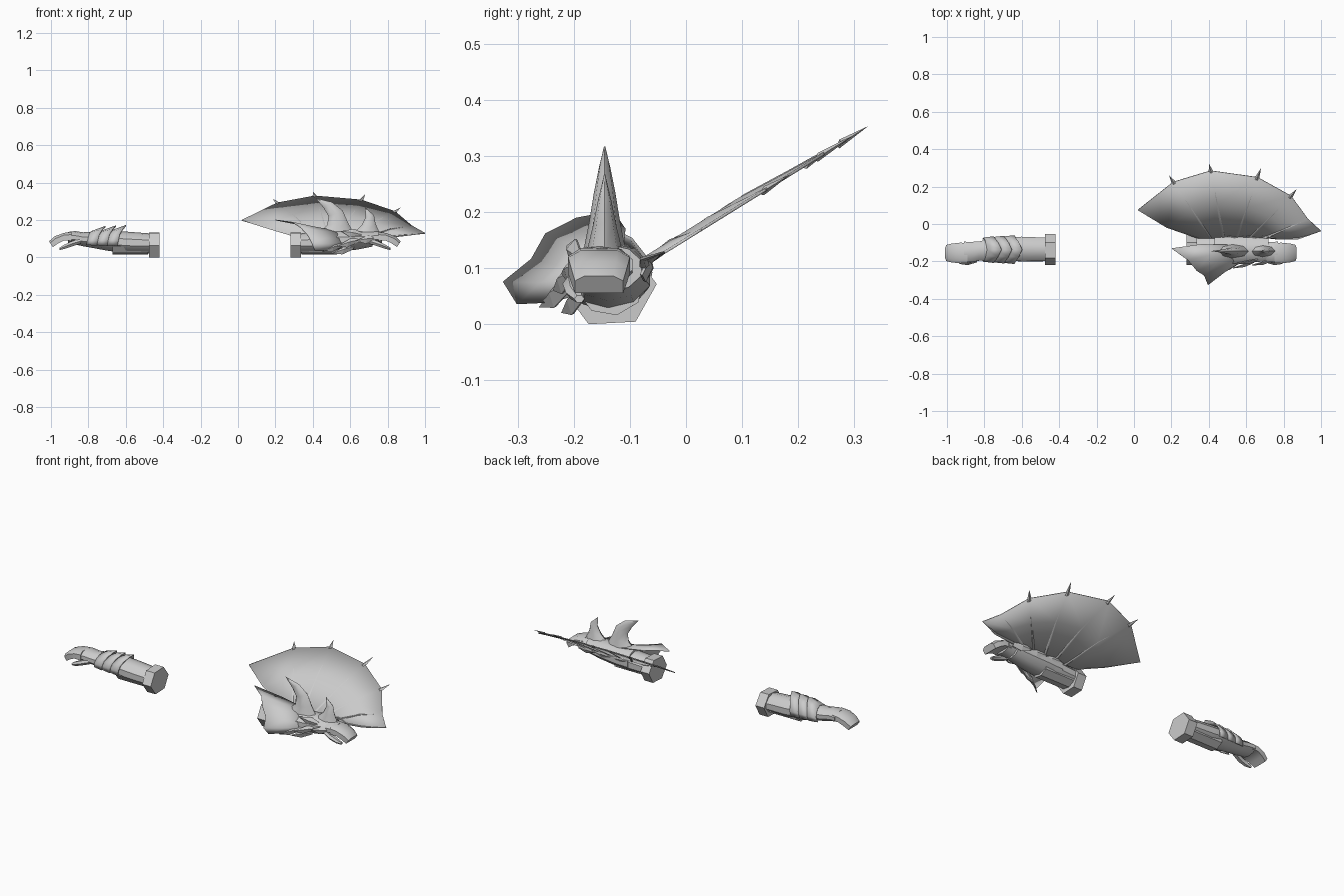
import bpy, bmesh, math
from mathutils import Vector

if "Cube" in bpy.data.objects:
    bpy.data.objects.remove(bpy.data.objects["Cube"])

grey = bpy.data.materials.new("plain grey")
grey.use_nodes = True
grey.diffuse_color = (0.6, 0.6, 0.6, 1)
grey.node_tree.nodes["Principled BSDF"].inputs["Base Color"].default_value = grey.diffuse_color


def make(name, verts, faces, thick=0, smooth=40):
    me = bpy.data.meshes.new(name)
    me.from_pydata([tuple(v) for v in verts], [], faces)
    bm = bmesh.new()
    bm.from_mesh(me)
    bmesh.ops.recalc_face_normals(bm, faces=bm.faces)
    bm.to_mesh(me)
    bm.free()
    me.materials.append(grey)
    ob = bpy.data.objects.new(name, me)
    bpy.context.collection.objects.link(ob)
    bpy.ops.object.select_all(action="DESELECT")
    ob.select_set(True)
    bpy.context.view_layer.objects.active = ob
    if smooth:
        bpy.ops.object.shade_smooth_by_angle(angle=math.radians(smooth))
    if thick:
        mod = ob.modifiers.new("thickness", "SOLIDIFY")
        mod.thickness = thick
        mod.offset = 0
    return ob


def loft(name, rings, closed=True, caps=True, **kw):
    n = len(rings[0])
    verts = [v for r in rings for v in r]
    faces = []
    for i in range(len(rings) - 1):
        for j in range(n if closed else n - 1):
            k = (j + 1) % n
            faces.append((i * n + j, i * n + k, (i + 1) * n + k, (i + 1) * n + j))
    if caps and closed:
        faces += [tuple(range(n)), tuple(range(len(verts) - n, len(verts)))]
    return make(name, verts, faces, **kw)


def ring(x, y, z, ry, rz, n, turn=0, lean=0):
    out = []
    for k in range(n):
        a = math.tau * k / n + turn
        out.append((x + lean * math.sin(a), y + ry * math.cos(a), z + rz * math.sin(a)))
    return out


def leaf(name, base, tip, width, bulge):
    # pointed blade with a raised middle rib
    b, t, w, o = map(Vector, (base, tip, width, bulge))
    m = b.lerp(t, 0.45)
    make(name, [b - w * 0.5, b + o * 0.5, b + w * 0.5, m - w, m + o, m + w, t],
         [(0, 1, 4, 3), (1, 2, 5, 4), (3, 4, 6), (4, 5, 6)], thick=0.005, smooth=0)


def arm(side, ox, s):
    X = lambda u: ox + s * u
    # hexagonal elbow cuff
    loft(side + "_cuff", [ring(X(u), -0.136, 0.067, 0.084, 0.075, 6, 0.06) for u in (0, 0.056)], smooth=20)
    # forearm to wrist and palm
    secs = [(0.05, -0.136, 0.075, 0.066, 0.053), (0.18, -0.134, 0.08, 0.069, 0.058),
            (0.28, -0.133, 0.088, 0.066, 0.052), (0.36, -0.138, 0.094, 0.058, 0.043),
            (0.41, -0.145, 0.097, 0.054, 0.037), (0.45, -0.15, 0.105, 0.057, 0.036),
            (0.49, -0.15, 0.106, 0.058, 0.03)]
    loft(side + "_forearm", [ring(X(u), y, z, a, b, 10, 0.3) for u, y, z, a, b in secs])
    # curled fingers as one boxy mitt
    fing = [(0.47, 0.108, 0.054, 0.028), (0.51, 0.107, 0.055, 0.024),
            (0.55, 0.09, 0.05, 0.022), (0.578, 0.068, 0.043, 0.018)]
    rings = []
    for u, z, w, h in fing:
        tilt = 0.012 if u > 0.52 else 0
        rings.append([(X(u + p * tilt), -0.155 + q * w, z + p * h)
                      for q, p in ((-1, -.7), (-1, .5), (-.6, 1), (.6, 1), (1, .5), (1, -.7))])
    loft(side + "_fingers", rings)
    # thumb
    thumb = [(0.42, -0.185, 0.088, 0.02), (0.47, -0.2, 0.072, 0.02),
             (0.51, -0.198, 0.056, 0.016), (0.535, -0.19, 0.045, 0.009)]
    loft(side + "_thumb", [ring(X(u), y, z, r, r * 0.8, 6) for u, y, z, r in thumb])
    # underside strap plate
    loft(side + "_under_plate", [ring(X(u), -0.135, 0.068, 0.06, 0.053, 8, 0.2) for u in (0.06, 0.25)], smooth=20)


arm("right", -0.42, -1)
arm("left", 0.28, 1)

# overlapping bracer plates, each rising to a peak at the back edge
for i in range(3):
    x0, r = -0.81 + 0.055 * i, 0.062 + 0.003 * i
    rows = [[], []]
    for k in range(9):
        a = math.radians(-25 + 230 * k / 8)
        peak = max(0, 1 - abs(k - 4) / 2)
        side = abs(k - 4) / 4
        for row, (dx, grow) in zip(rows, ((0, 0), (0.055 + 0.022 * peak, 0.008 + 0.02 * peak))):
            row.append((x0 + dx + 0.025 * (1 - side), -0.137 + (r + grow * 0.8) * math.cos(a),
                        0.088 + (r * 0.8 + grow) * math.sin(a)))
    loft("bracer_plate", rows, closed=False, thick=0.006, smooth=25)


# scaled sleeve on the ornate arm
loft("sleeve", [ring(x, -0.138, z, a, b, 10, 0.3) for x, z, a, b in
                ((0.43, 0.085, 0.076, 0.062), (0.52, 0.088, 0.078, 0.06),
                 (0.64, 0.094, 0.07, 0.052), (0.72, 0.1, 0.062, 0.042))])


# backswept horns
def horn(name, pts):
    rings = []
    for x, z, half, w, lean in pts:
        rings.append([(x + half * math.cos(a), -0.145 + w * math.sin(a), z + lean * math.cos(a))
                      for a in (math.tau * k / 8 for k in range(8))])
    loft(name, rings, smooth=60)


horn("large_horn", [(0.525, 0.13, 0.095, 0.038, 0), (0.532, 0.18, 0.055, 0.028, 0.008),
                    (0.522, 0.235, 0.038, 0.019, 0.015), (0.48, 0.28, 0.022, 0.01, 0.016),
                    (0.415, 0.317, 0.001, 0.001, 0)])
horn("small_horn", [(0.685, 0.125, 0.075, 0.033, 0), (0.698, 0.175, 0.038, 0.021, 0.004),
                    (0.705, 0.22, 0.022, 0.012, 0.006), (0.68, 0.267, 0.001, 0.001, 0)])

# flared frill on the front side, from the sleeve out to a scalloped rim
inner = [(0.5, -0.11, 0.145), (0.51, -0.16, 0.145), (0.53, -0.19, 0.13),
         (0.54, -0.21, 0.1), (0.55, -0.215, 0.08), (0.56, -0.2, 0.05)]
rim = [(0.2, -0.13, 0.2), (0.29, -0.195, 0.188), (0.335, -0.25, 0.16),
       (0.375, -0.275, 0.115), (0.395, -0.325, 0.075), (0.41, -0.3, 0.036)]
mid = [Vector(p).lerp(Vector(q), 0.5) + Vector((0.01, 0.012, -0.004)) for p, q in zip(inner, rim)]
loft("frill", [inner, mid, rim], closed=False, thick=0.004, smooth=60)

# pointed scales along both flanks and underside
for base, tip in (((0.56, -0.205, 0.07), (0.45, -0.26, 0.03)),
                  ((0.64, -0.2, 0.09), (0.53, -0.235, 0.06)),
                  ((0.66, -0.19, 0.12), (0.55, -0.21, 0.14)),
                  ((0.74, -0.19, 0.1), (0.63, -0.22, 0.09)),
                  ((0.62, -0.18, 0.055), (0.5, -0.22, 0.02))):
    leaf("front_scale", base, tip, (0.008, 0.004, 0.022), (0, -0.012, 0.004))
for x in (0.5, 0.6, 0.7):
    leaf("back_scale", (x + 0.06, -0.078, 0.1), (x - 0.06, -0.06, 0.1), (0, 0.004, 0.024), (0, 0.008, 0))

# large webbed wing: membrane edge, with claws where the bones end
lift = lambda x, y, d=0: (x, y, 0.102 + (y + 0.08) * 0.62 + d)
edge = [(0.02, 0.075), (0.21, 0.225), (0.41, 0.285), (0.66, 0.25), (0.84, 0.15), (0.93, 0.027), (1.0, -0.037)]
claws = {1: (0.187, 0.26), 2: (0.4, 0.325), 3: (0.68, 0.3), 4: (0.87, 0.187)}
root = [(0.34 + 0.07 * k, -0.075) for k in range(7)]
outer = [lift(*p) for p in edge]
middle = [lift((p[0] + q[0]) / 2, (p[1] + q[1]) / 2 - (0.02 if i in (0, 6) else 0), 0.012)
          for i, (p, q) in enumerate(zip(edge, root))]
inside = [lift(*p) for p in root]
loft("wing_membrane", [inside, middle, outer], closed=False, thick=0.005, smooth=30)


def bone(name, pts, radii):
    loft(name, [ring(*p, r, r * 0.6, 5) if abs(pts[-1][1] - pts[0][1]) < 0.12 else
                [(p[0] + r * math.cos(a), p[1], p[2] + r * 0.6 * math.sin(a))
                 for a in (math.tau * k / 5 for k in range(5))]
                for p, r in zip(pts, radii)], smooth=60)


for i in range(7):
    bone("wing_bone", [inside[i], middle[i], outer[i]], (0.01, 0.007, 0.002))
for i, c in claws.items():
    e = edge[i]
    dx, dy = c[0] - e[0], c[1] - e[1]
    w = Vector((dy, -dx)).normalized() * 0.014
    back = (e[0] - dx * 0.3, e[1] - dy * 0.3)
    make("wing_claw", [lift(back[0] - w.x, back[1] - w.y), lift(back[0] + w.x, back[1] + w.y), lift(*c),
                       lift(*back, 0.008), lift(*back, -0.008)],
         [(0, 3, 2), (3, 1, 2), (1, 4, 2), (4, 0, 2), (0, 4, 1, 3)], smooth=0)
